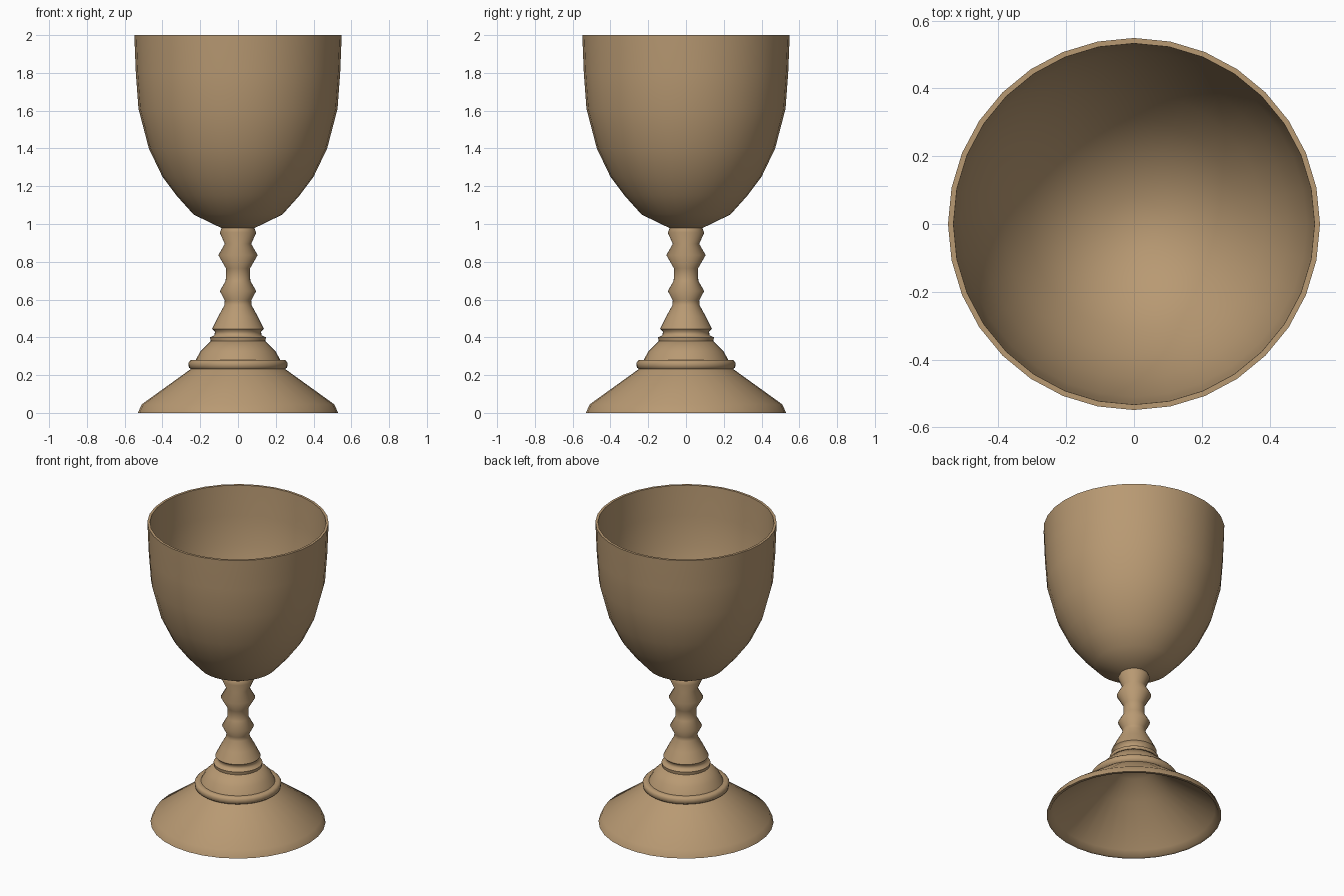
import bpy, bmesh, math

cube = bpy.data.objects.get("Cube")
if cube:
    bpy.data.objects.remove(cube, do_unlink=True)

SIDES = 32
COLOUR = (0.48, 0.32, 0.17, 1.0)

tan = bpy.data.materials.new("warm tan")
tan.use_nodes = True
tan.diffuse_color = COLOUR
bsdf = next(n for n in tan.node_tree.nodes if n.type == "BSDF_PRINCIPLED")
bsdf.inputs["Base Color"].default_value = COLOUR


def lathe(name, profile, angle=60):
    """Spin a (radius, height) profile that starts and ends on the axis."""
    bm = bmesh.new()
    verts = [bm.verts.new((r, 0, z)) for r, z in profile]
    edges = [bm.edges.new(pair) for pair in zip(verts, verts[1:])]
    bmesh.ops.spin(bm, geom=verts + edges, cent=(0, 0, 0), axis=(0, 0, 1),
                   angle=math.tau, steps=SIDES, use_duplicate=False)
    bmesh.ops.remove_doubles(bm, verts=bm.verts, dist=0.0005)
    bmesh.ops.recalc_face_normals(bm, faces=bm.faces)
    mesh = bpy.data.meshes.new(name)
    bm.to_mesh(mesh)
    bm.free()
    mesh.materials.append(tan)
    obj = bpy.data.objects.new(name, mesh)
    bpy.context.collection.objects.link(obj)
    bpy.ops.object.select_all(action="DESELECT")
    obj.select_set(True)
    bpy.context.view_layer.objects.active = obj
    bpy.ops.object.shade_smooth_by_angle(angle=math.radians(angle))
    return obj


# Bowl: outer wall up to the rim, then the thin inner wall back down
outer = [(0.08, 0.975), (0.235, 1.05), (0.325, 1.15), (0.40, 1.25),
         (0.472, 1.40), (0.527, 1.61), (0.541, 1.80), (0.549, 2.0)]
inner = [(0.533, 2.0), (0.525, 1.80), (0.51, 1.61), (0.455, 1.41),
         (0.385, 1.265), (0.31, 1.165), (0.22, 1.07), (0.08, 1.005)]
lathe("bowl", [(0, 0.975)] + outer + inner + [(0, 1.0)])

# Stem: turned baluster with three knops
lathe("stem", [(0, 0.37), (0.145, 0.38), (0.148, 0.40), (0.125, 0.41),
               (0.122, 0.43), (0.137, 0.445), (0.105, 0.51), (0.072, 0.57),
               (0.07, 0.595), (0.096, 0.645), (0.065, 0.70), (0.064, 0.765),
               (0.104, 0.835), (0.07, 0.895), (0.097, 0.955),
               (0.085, 0.98), (0, 0.985)])

# Foot: flared base with a raised ring, hollow underneath
lathe("foot", [(0, 0.385), (0.145, 0.38), (0.20, 0.325), (0.225, 0.277),
               (0.25, 0.28), (0.263, 0.265), (0.26, 0.24), (0.25, 0.232),
               (0.51, 0.045), (0.53, 0.0), (0.512, 0.0), (0.49, 0.035),
               (0.23, 0.222), (0.12, 0.32), (0, 0.345)])
